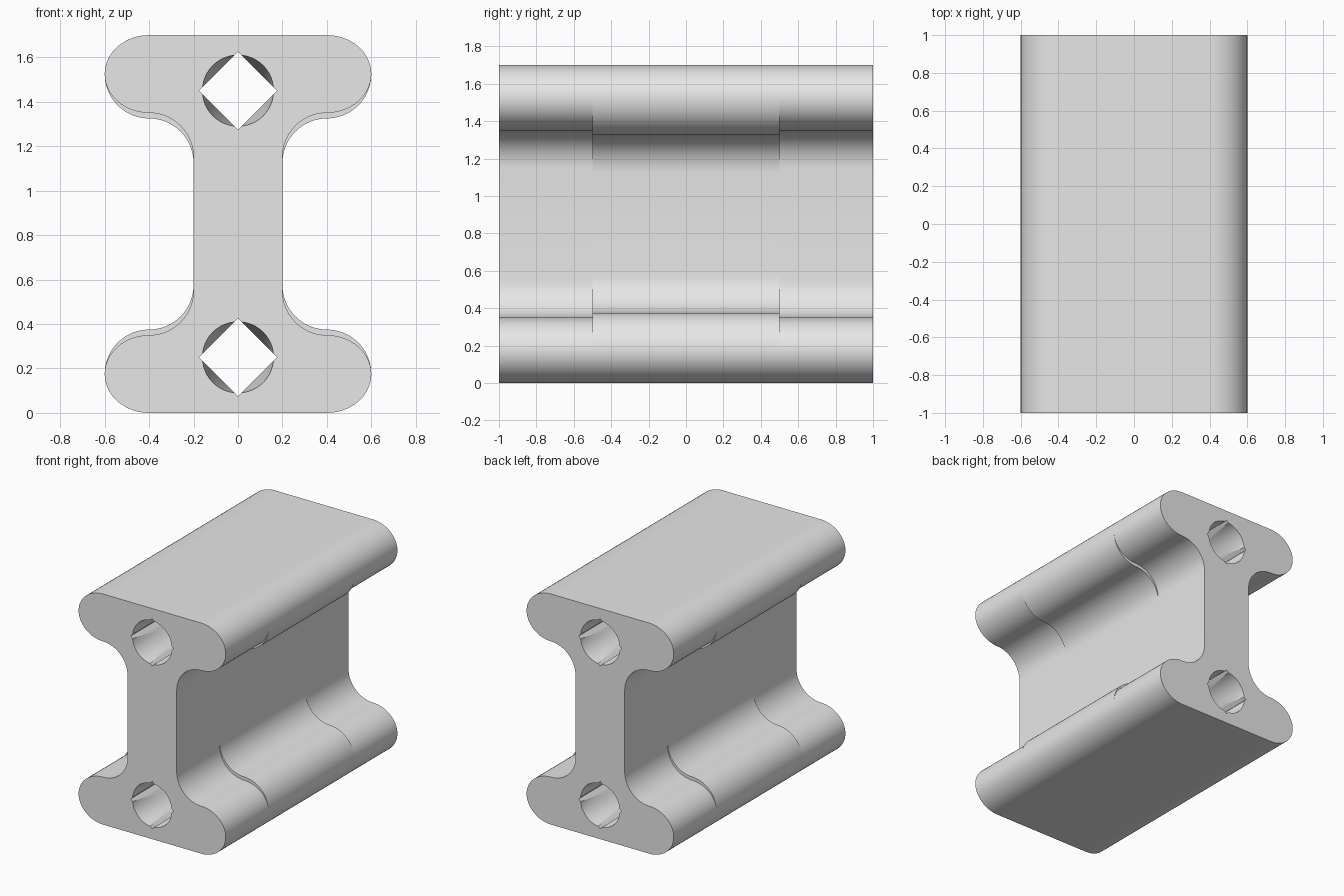
import bpy
import bmesh
from math import sin, cos, pi
from mathutils import Matrix

HEIGHT = 1.7
STEPS = 14

cube = bpy.data.objects.get("Cube")
if cube:
    bpy.data.objects.remove(cube)

grey = bpy.data.materials.new("plain grey")
grey.use_nodes = True
grey.diffuse_color = (0.8, 0.8, 0.8, 1)
grey.node_tree.nodes["Principled BSDF"].inputs["Base Color"].default_value = (0.8, 0.8, 0.8, 1)


def make_object(name, bm):
    bmesh.ops.recalc_face_normals(bm, faces=bm.faces)
    mesh = bpy.data.meshes.new(name)
    bm.to_mesh(mesh)
    bm.free()
    mesh.materials.append(grey)
    obj = bpy.data.objects.new(name, mesh)
    bpy.context.collection.objects.link(obj)
    return obj


def arc(cx, cz, rx, rz, start, end):
    angles = [start + (end - start) * i / STEPS for i in range(STEPS + 1)]
    return [(cx + rx * cos(a), cz + rz * sin(a)) for a in angles]


def beam_profile(flange):
    """Outline of the I section: rounded flange tips and filleted web."""
    corner = arc(0.4, 0.175, 0.2, 0.175, -pi / 2, 0)
    corner += arc(0.4, 0.175, 0.2, flange - 0.175, 0, pi / 2)[1:]
    corner += arc(0.4, flange + 0.2, 0.2, 0.2, -pi / 2, -pi)[1:]
    right = corner + [(x, HEIGHT - z) for x, z in reversed(corner)]
    return right + [(-x, z) for x, z in reversed(right)]


# Beam: slim end sections and a fuller middle section
bm = bmesh.new()
sections = [(-1, 0.35), (-0.5, 0.35), (-0.5, 0.375), (0.5, 0.375), (0.5, 0.35), (1, 0.35)]
rings = [[bm.verts.new((x, y, z)) for x, z in beam_profile(t)] for y, t in sections]
for a, b in zip(rings, rings[1:]):
    for i in range(len(a)):
        j = (i + 1) % len(a)
        bm.faces.new((a[i], a[j], b[j], b[i]))
bm.faces.new(rings[0])
bm.faces.new(rings[-1])
bmesh.ops.remove_doubles(bm, verts=bm.verts, dist=0.0001)
beam = make_object("beam", bm)


# Hole cutters: a square passage on its corner, with a tapered round mouth at each end
def bore_cutter(name, sides, r_front, r_back, y, depth, z):
    bm = bmesh.new()
    place = Matrix.Translation((0, y, z)) @ Matrix.Rotation(pi / 2, 4, 'X')
    bmesh.ops.create_cone(bm, cap_ends=True, segments=sides, radius1=r_back,
                          radius2=r_front, depth=depth, matrix=place)
    if sides == 4:
        # Make sure the corners point along x and z
        v = bm.verts[:][0].co
        if abs(v.x) > 0.01 and abs(v.z - z) > 0.01:
            turn = Matrix.Rotation(pi / 4, 3, 'Y')
            bmesh.ops.rotate(bm, cent=(0, 0, z), matrix=turn, verts=bm.verts)
    cutter = make_object(name, bm)
    cutter.hide_render = True
    return cutter


cutters = []
for z in (0.25, HEIGHT - 0.25):
    cutters.append(bore_cutter("square_bore", 4, 0.175, 0.175, 0, 2.4, z))
    cutters.append(bore_cutter("front_mouth", 48, 0.161, 0.12, -0.755, 0.51, z))
    cutters.append(bore_cutter("back_mouth", 48, 0.12, 0.161, 0.755, 0.51, z))

bpy.ops.object.select_all(action='DESELECT')
bpy.context.view_layer.objects.active = beam
beam.select_set(True)
for cutter in cutters:
    cut = beam.modifiers.new("bore", 'BOOLEAN')
    cut.operation = 'DIFFERENCE'
    cut.solver = 'EXACT'
    cut.object = cutter
    bpy.ops.object.modifier_apply(modifier=cut.name)
    bpy.data.objects.remove(cutter)

bpy.ops.object.shade_smooth_by_angle(angle=pi / 6)
